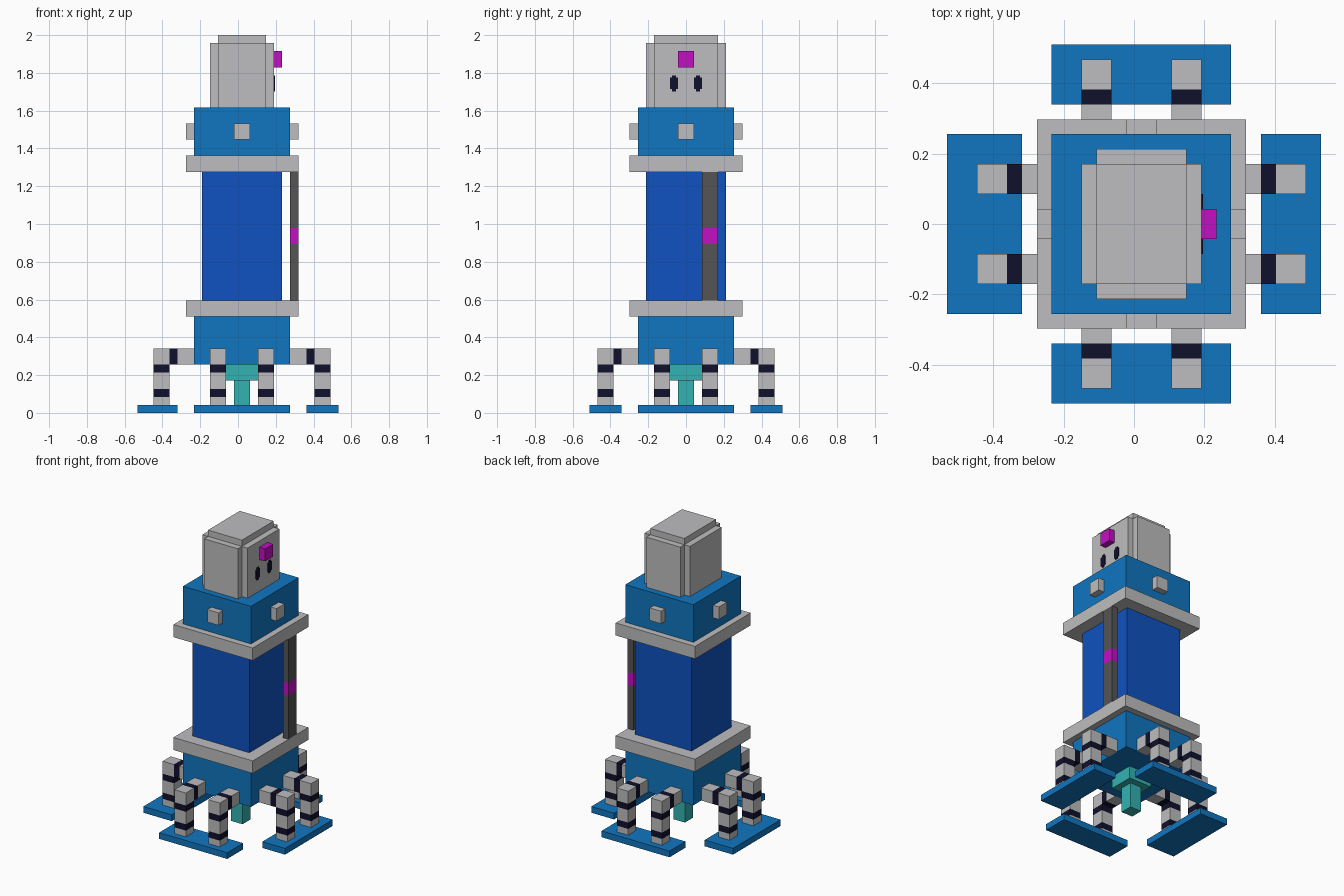
import bpy, bmesh
from math import pi
from mathutils import Matrix, Vector

cube = bpy.data.objects.get("Cube")
if cube:
    bpy.data.objects.remove(cube, do_unlink=True)

# One grid unit; the body axis sits half a unit to the left of the centre
U = 2 / 47
PLACE = Matrix.Translation((U / 2, 0, 0)) @ Matrix.Scale(U, 4)


def material(name, rgb):
    m = bpy.data.materials.new(name)
    m.use_nodes = True
    m.diffuse_color = (*rgb, 1)
    m.node_tree.nodes["Principled BSDF"].inputs["Base Color"].default_value = (*rgb, 1)
    return m


GREY = material("light grey", (0.515, 0.515, 0.525))
BLUE = material("sky blue", (0.005, 0.181, 0.527))
ROYAL = material("royal blue", (0.005, 0.084, 0.527))
NAVY = material("dark navy", (0.005, 0.005, 0.025))
MAGENTA = material("magenta", (0.55, 0.005, 0.55))
TEAL = material("teal", (0.034, 0.445, 0.445))
DARK = material("dark grey", (0.09, 0.09, 0.09))


def build(name, boxes, turn=0):
    """Object made of (x range, y range, z range, material) boxes, turned about the axis."""
    bm = bmesh.new()
    mats = []
    for *ranges, mat in boxes:
        if mat not in mats:
            mats.append(mat)
        mid = Vector([(a + b) / 2 for a, b in ranges])
        size = Vector([b - a for a, b in ranges])
        made = bmesh.ops.create_cube(bm, size=1, matrix=Matrix.LocRotScale(mid, None, size))
        for face in {f for v in made["verts"] for f in v.link_faces}:
            face.material_index = mats.index(mat)
    bm.transform(PLACE @ Matrix.Rotation(turn * pi / 2, 4, "Z"))
    mesh = bpy.data.meshes.new(name)
    bm.to_mesh(mesh)
    bm.free()
    for mat in mats:
        mesh.materials.append(mat)
    obj = bpy.data.objects.new(name, mesh)
    bpy.context.collection.objects.link(obj)
    return obj


def slab(name, hx, hy, z0, z1, mat):
    return build(name, [((-hx, hx), (-hy, hy), (z0, z1), mat)])


# Body, stacked from the bottom up
slab("bottom_pin", 1, 1, 0, 4, TEAL)
slab("pin_mount", 2, 2, 4, 6, TEAL)
slab("lower_body", 6, 6, 6, 12, BLUE)
slab("lower_ring", 7, 7, 12, 14, GREY)
slab("column", 5, 5, 14, 30, ROYAL)
slab("upper_ring", 7, 7, 30, 32, GREY)
slab("upper_body", 6, 6, 32, 38, BLUE)

# Head with notched corners and a stepped top
build("head", [((-4, 4), (-4, 4), (38, 46), GREY),
               ((-3, 3), (-5, 5), (38, 46), GREY),
               ((-3, 3), (-4, 4), (46, 47), GREY)])
build("forehead_light", [((4, 5), (-1, 1), (43, 45), MAGENTA)])

# Eyes: thin plates with clipped corners
for side, y in (("right", -1.5), ("left", 1.5)):
    build(side + "_eye", [((4, 4.1), (y - w, y + w), (41 - h, 41 + h), NAVY)
                          for w, h in ((0.5, 0.7), (0.27, 1))])

# Pole between the rings
build("side_pole", [((6, 7), (2, 4), (z0, z1), mat) for z0, z1, mat in
                    ((14, 21, DARK), (21, 23, MAGENTA), (23, 30, DARK))])

# Knob, foot and pair of banded legs on each of the four sides
BANDS = ((1, 2, GREY), (2, 3, NAVY), (3, 5, GREY), (5, 6, NAVY), (6, 8, GREY))
for turn, side in enumerate(("left", "back", "right", "front")):
    build(side + "_knob", [((6, 7), (-1, 1), (34, 36), GREY)], turn)
    reach = 13 if side == "right" else 12
    build(side + "_foot", [((8, reach), (-6, 6), (0, 1), BLUE)], turn)
    for label, y in (("a", (-4, -2)), ("b", (2, 4))):
        arm = [((6, 8), y, (6, 8), GREY), ((8, 9), y, (6, 8), NAVY)]
        shin = [((9, 11), y, (z0, z1), mat) for z0, z1, mat in BANDS]
        build(f"{side}_leg_{label}", arm + shin, turn)
